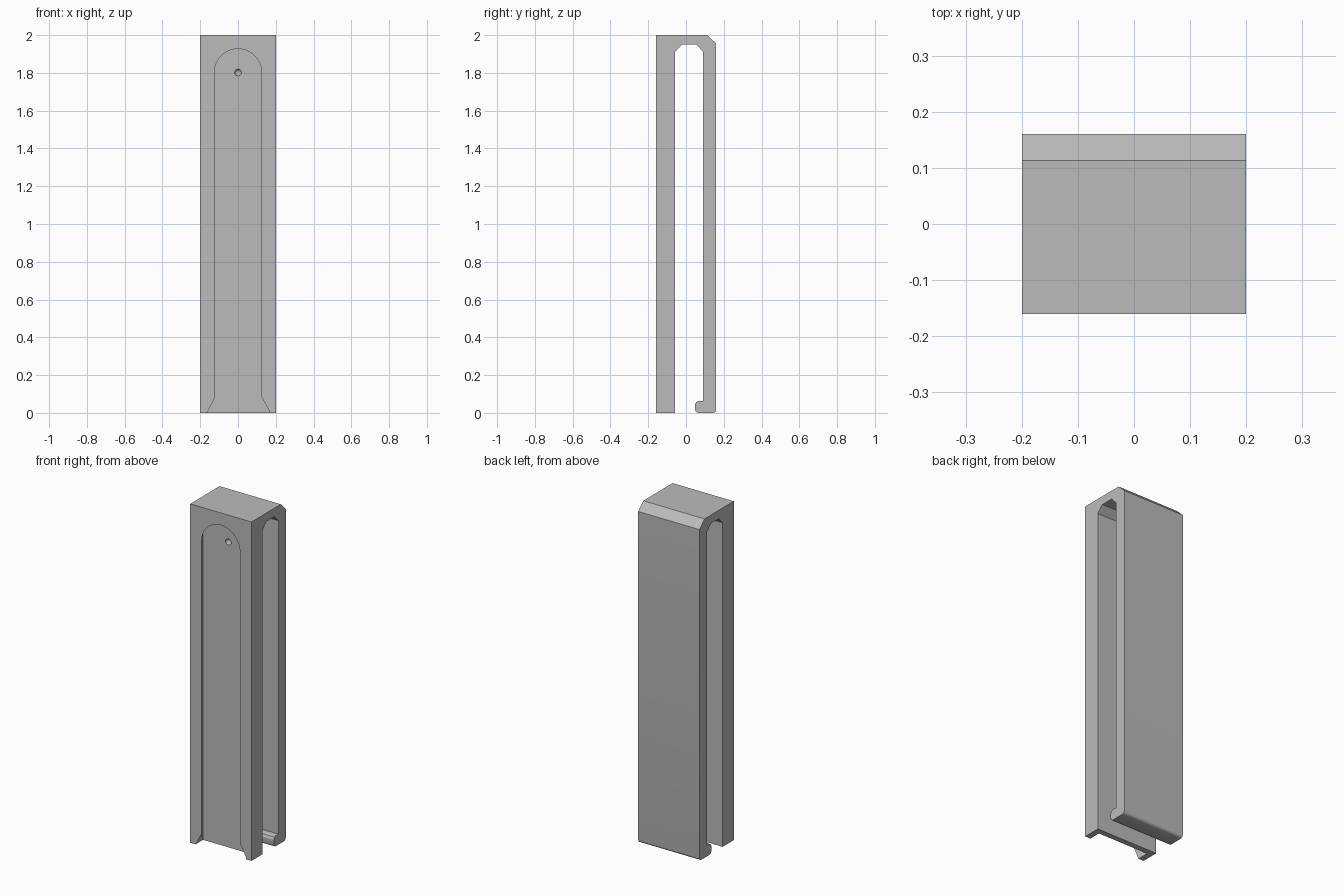
import bpy, bmesh
from math import sin, cos, pi

cube = bpy.data.objects.get("Cube")
if cube:
    bpy.data.objects.remove(cube, do_unlink=True)

grey = bpy.data.materials.new("light_grey")
grey.use_nodes = True
grey.diffuse_color = (0.5, 0.5, 0.5, 1)
grey.node_tree.nodes["Principled BSDF"].inputs["Base Color"].default_value = (0.5, 0.5, 0.5, 1)

FRONT, BACK, HALF_W = -0.16, 0.16, 0.2


def loft(name, rings):
    """Closed solid through rings of matching points."""
    bm = bmesh.new()
    loops = [[bm.verts.new(p) for p in ring] for ring in rings]
    for a, b in zip(loops, loops[1:]):
        n = len(a)
        for i in range(n):
            j = (i + 1) % n
            bm.faces.new((a[i], a[j], b[j], b[i]))
    bm.faces.new(loops[0])
    bm.faces.new(loops[-1])
    bmesh.ops.recalc_face_normals(bm, faces=bm.faces[:])
    mesh = bpy.data.meshes.new(name)
    bm.to_mesh(mesh)
    bm.free()
    mesh.materials.append(grey)
    obj = bpy.data.objects.new(name, mesh)
    bpy.context.collection.objects.link(obj)
    return obj


def corner(cy, cz, r, start, steps=5):
    """Quarter circle running clockwise from a start angle."""
    return [(cy + r * cos(start - pi / 2 * i / steps),
             cz + r * sin(start - pi / 2 * i / steps)) for i in range(steps + 1)]


# Clip body: hooked side profile swept across the width
profile = [(FRONT, 0), (-0.057, 0), (-0.057, 1.912), (-0.02, 1.95), (0.055, 1.95),
           (0.09, 1.912), (0.09, 0.063)]
hook = corner(0.067, 0.043, 0.02, pi)[::-1] + corner(0.067, 0.02, 0.02, 1.5 * pi)[::-1]
hook = [(0.067, 0.063), (0.055, 0.058), (0.048, 0.045), (0.048, 0.018), (0.053, 0.005), (0.065, 0)]
profile += hook + corner(BACK - 0.018, 0.018, 0.018, 0)[::-1]
profile += [(BACK, 1.955), (0.113, 2), (FRONT, 2)]
body = loft("clip_body", [[(x, y, z) for y, z in profile] for x in (-HALF_W, HALF_W)])


# Dovetail slot: narrow at the front, wide at the floor, flared at the entry
def slot_ring(y, r, steps=32):
    arch = [(r * cos(pi * i / steps), y, 1.802 + r * sin(pi * i / steps)) for i in range(steps + 1)]
    return ([(-r, y, 0.085), (-0.165, y, 0), (-0.165, y, -0.02),
             (0.165, y, -0.02), (0.165, y, 0), (r, y, 0.085)] + arch)


FLOOR = FRONT + 0.07
slot = loft("slot_cutter", [slot_ring(FRONT - 0.01, 0.1193), slot_ring(FLOOR, 0.165)])

# Detent dimple in the slot floor
bpy.ops.mesh.primitive_uv_sphere_add(segments=24, ring_count=12, radius=0.018,
                                     location=(0, FLOOR, 1.802))
dimple = bpy.context.object
dimple.name = "dimple_cutter"
dimple.data.materials.append(grey)

for cutter in (slot, dimple):
    mod = body.modifiers.new(cutter.name, 'BOOLEAN')
    mod.operation = 'DIFFERENCE'
    mod.solver = 'EXACT'
    mod.object = cutter
    bpy.ops.object.select_all(action='DESELECT')
    body.select_set(True)
    bpy.context.view_layer.objects.active = body
    bpy.ops.object.modifier_apply(modifier=mod.name)
    bpy.data.objects.remove(cutter, do_unlink=True)

bpy.ops.object.shade_smooth_by_angle(angle=pi / 7)
